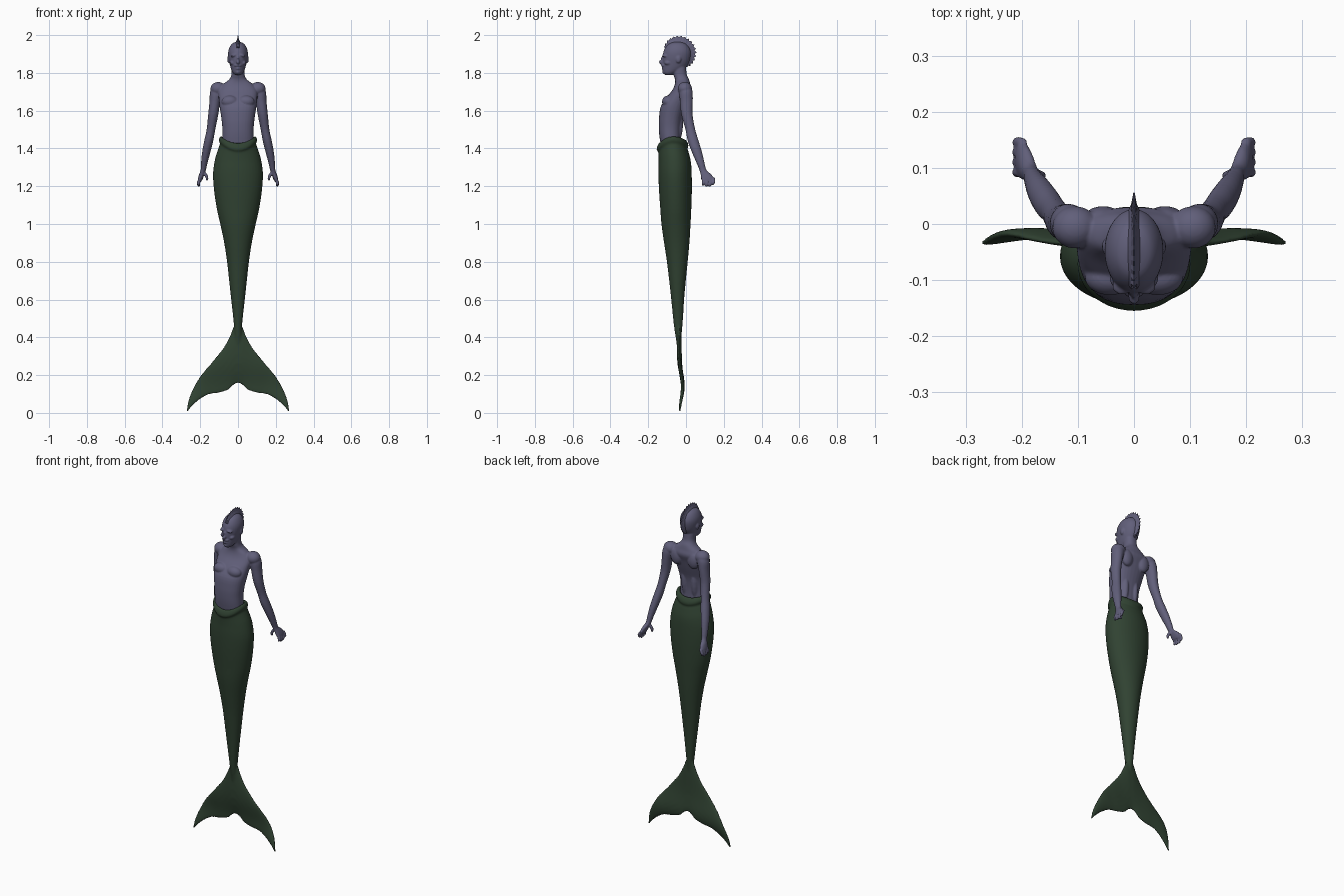
import bpy, bmesh, math
from mathutils import Matrix, Vector


def material(name, rgb):
    m = bpy.data.materials.new(name)
    m.diffuse_color = (*rgb, 1)
    return m


SKIN = material("dusky violet skin", (0.120, 0.115, 0.195))
GREEN = material("dark green tail", (0.030, 0.055, 0.032))


def catmull(a, b, c, d, t):
    return [0.5 * (2 * q + (r - p) * t + (2 * p - 5 * q + 4 * r - s) * t * t
                   + (3 * q - p - 3 * r + s) * t ** 3) for p, q, r, s in zip(a, b, c, d)]


def smooth_path(st, sub):
    out = []
    for i in range(len(st) - 1):
        a, d = st[max(i - 1, 0)], st[min(i + 2, len(st) - 1)]
        out += [catmull(a, st[i], st[i + 1], d, k / sub) for k in range(sub)]
    return out + [list(st[-1])]


def skin_rings(bm, rings):
    vs = [[bm.verts.new(p) for p in r] for r in rings]
    n = len(vs[0])
    for a, b in zip(vs, vs[1:]):
        for j in range(n):
            bm.faces.new((a[j], a[(j + 1) % n], b[(j + 1) % n], b[j]))
    bm.faces.new(vs[0][::-1])
    bm.faces.new(vs[-1])
    return [v for r in vs for v in r]


def loft(bm, st, n=32, sub=4, power=2.0):
    """Stations are (x, y, z, rx, ry); rings are level superellipses."""
    rings = []
    for x, y, z, rx, ry in smooth_path(st, sub):
        ring = []
        for j in range(n):
            c, s = math.cos(2 * math.pi * j / n), math.sin(2 * math.pi * j / n)
            e = 2 / power
            ring.append((x + max(rx, .001) * math.copysign(abs(c) ** e, c),
                         y + max(ry, .001) * math.copysign(abs(s) ** e, s), z))
        rings.append(ring)
    return skin_rings(bm, rings)


def ball(bm, c, r, tilt=0):
    m = Matrix.Translation(c) @ Matrix.Rotation(tilt, 4, 'Y') @ Matrix.Diagonal((*r, 1))
    bmesh.ops.create_uvsphere(bm, u_segments=20, v_segments=12, radius=1, matrix=m)


def finish(bm, name, mat, voxel=None, smooth=4):
    bmesh.ops.recalc_face_normals(bm, faces=bm.faces)
    me = bpy.data.meshes.new(name)
    bm.to_mesh(me)
    bm.free()
    me.materials.append(mat)
    ob = bpy.data.objects.new(name, me)
    bpy.context.collection.objects.link(ob)
    if voxel:
        me.polygons.foreach_set("use_smooth", [True] * len(me.polygons))
        r = ob.modifiers.new("blend", 'REMESH')
        r.mode, r.voxel_size, r.use_smooth_shade = 'VOXEL', voxel, True
        s = ob.modifiers.new("soften", 'SMOOTH')
        s.factor, s.iterations = 0.5, smooth
    return ob


# Upper body: torso and neck
bm = bmesh.new()
loft(bm, [(0, -.075, 1.38, .083, .052), (0, -.083, 1.46, .083, .057), (0, -.084, 1.51, .083, .060),
          (0, -.080, 1.56, .088, .063), (0, -.066, 1.62, .097, .068), (0, -.043, 1.67, .102, .060),
          (0, -.021, 1.71, .102, .051), (0, -.018, 1.74, .080, .041), (0, -.021, 1.765, .047, .037),
          (0, -.031, 1.79, .035, .035), (0, -.036, 1.83, .034, .036), (0, -.04, 1.87, .03, .035)],
     power=2.3)
# Head and face
loft(bm, [(0, -.090, 1.788, .014, .018), (0, -.084, 1.800, .027, .036), (0, -.066, 1.822, .037, .058),
          (0, -.055, 1.850, .045, .069), (0, -.050, 1.880, .051, .074), (0, -.047, 1.910, .052, .073),
          (0, -.046, 1.935, .045, .063), (0, -.046, 1.955, .031, .044), (0, -.046, 1.966, .008, .012)])
ball(bm, (0, -.128, 1.857), (.010, .016, .012))           # nose
ball(bm, (0, -.121, 1.873), (.007, .012, .018))           # nose bridge
ball(bm, (0, -.118, 1.839), (.022, .015, .006))           # upper lip
ball(bm, (0, -.114, 1.823), (.017, .016, .006))           # lower lip
ball(bm, (0, -.108, 1.804), (.015, .017, .012))           # chin
for s in (-1, 1):
    ball(bm, (s * .021, -.111, 1.893), (.019, .015, .008), s * .25)   # brow
    ball(bm, (s * .029, -.095, 1.853), (.015, .020, .012))            # cheek
    ball(bm, (s * .050, -.040, 1.872), (.007, .014, .020))            # ear
    ball(bm, (s * .043, -.095, 1.648), (.045, .032, .032))            # pectoral
    ball(bm, (s * .055, .008, 1.685), (.036, .024, .050))             # shoulder blade
    ball(bm, (s * .032, -.055, 1.54), (.026, .040, .120))             # back muscle
    ball(bm, (s * .105, -.006, 1.716), (.041, .038, .036))            # shoulder
    # Arm down to the palm
    loft(bm, [(s * x, y, z, rx, ry) for x, y, z, rx, ry in (
        (.106, .000, 1.735, .025, .025), (.114, .000, 1.70, .034, .035), (.122, .002, 1.65, .029, .034),
        (.131, .005, 1.58, .027, .030), (.143, .023, 1.50, .023, .026), (.155, .038, 1.44, .024, .029),
        (.168, .058, 1.38, .022, .027), (.179, .078, 1.32, .017, .021), (.184, .090, 1.285, .014, .019),
        (.192, .106, 1.262, .014, .029), (.199, .114, 1.240, .013, .034), (.203, .117, 1.225, .009, .029))],
        n=20)
    # Fingers and thumb
    for k in range(4):
        y, low = .090 + .018 * k, (1.203, 1.197, 1.197, 1.207)[k]
        loft(bm, [(s * .198, y, 1.245, .009, .010), (s * .207, y + .003, 1.225, .009, .009),
                  (s * .209, y + .001, low + .010, .008, .008), (s * .206, y - .001, low, .005, .005)], n=10)
    loft(bm, [(s * .186, .094, 1.280, .010, .011), (s * .172, .088, 1.262, .010, .010),
              (s * .164, .086, 1.243, .008, .008), (s * .164, .087, 1.230, .005, .005)], n=10)
finish(bm, "upper_body", SKIN, voxel=.004, smooth=3)

# Spiky crest running over the head
bm = bmesh.new()
rings = []
N = 34
for i in range(N + 1):
    f = i / N
    a = math.radians(150 - 200 * f)
    tip = (.080 + .026 * math.sin(math.pi * min(1, max(0, f))) ** .6) - (.009 if i % 2 else 0)
    lean = a - (0 if i % 2 else .03)
    ring = []
    for w, r, ang in ((-.014, .062, a), (-.005, .082, a), (-.0012, tip, lean),
                      (.0012, tip, lean), (.005, .082, a), (.014, .062, a)):
        ring.append((w, -.046 + r * math.cos(ang), 1.895 + r * math.sin(ang)))
    rings.append(ring)
skin_rings(bm, rings)
finish(bm, "head_crest", SKIN)

# Tail body with a rolled waistband
bm = bmesh.new()
verts = loft(bm, [(0, -.038, .28, .012, .006), (0, -.038, .36, .018, .011), (0, -.041, .44, .020, .020),
                  (0, -.042, .50, .025, .026), (0, -.044, .60, .036, .034), (0, -.045, .70, .047, .044),
                  (0, -.046, .80, .058, .055), (0, -.049, .90, .073, .067), (0, -.053, 1.0, .094, .077),
                  (0, -.054, 1.08, .112, .082), (0, -.056, 1.18, .127, .087), (0, -.058, 1.27, .132, .088),
                  (0, -.060, 1.35, .120, .085), (0, -.066, 1.405, .102, .080), (0, -.070, 1.425, .096, .078),
                  (0, -.071, 1.443, .101, .084), (0, -.072, 1.458, .098, .080), (0, -.074, 1.464, .088, .066),
                  (0, -.075, 1.43, .070, .045)], n=40)
for v in verts:                                            # waistband dips front and back
    w = min(1, max(0, (v.co.z - 1.30) / .13))
    t = (v.co.y + .068) / .083
    v.co.z -= w * t * t * (.046 if t < 0 else .032)

# Tail fin: lens sections between the leading and trailing edges
edge = [(.000, .470, .000, .155, .013), (.020, .465, .012, .152, .013), (.042, .412, .030, .140, .012),
        (.076, .348, .052, .119, .011), (.127, .283, .095, .107, .011), (.168, .235, .130, .102, .010),
        (.200, .195, .163, .094, .010), (.239, .128, .208, .067, .009), (.264, .062, .245, .034, .007),
        (.272, .006, .266, .008, .005)]
half = smooth_path(edge, 3)
full = [(-a, b, -c, d, h) for a, b, c, d, h in half[:0:-1]] + half
rings = []
for ox, oz, ix, iz, h in full:
    ring = []
    for j in range(20):
        a = 2 * math.pi * j / 20
        u = .5 + .5 * math.cos(a)
        x, z = ix + (ox - ix) * u, iz + (oz - iz) * u
        y = -.036 + .019 * math.exp(-((z - .14) / .09) ** 2)
        ring.append((x, y + h * math.sin(a), z))
    rings.append(ring)
skin_rings(bm, rings)
finish(bm, "fish_tail", GREEN, voxel=.005, smooth=4)
